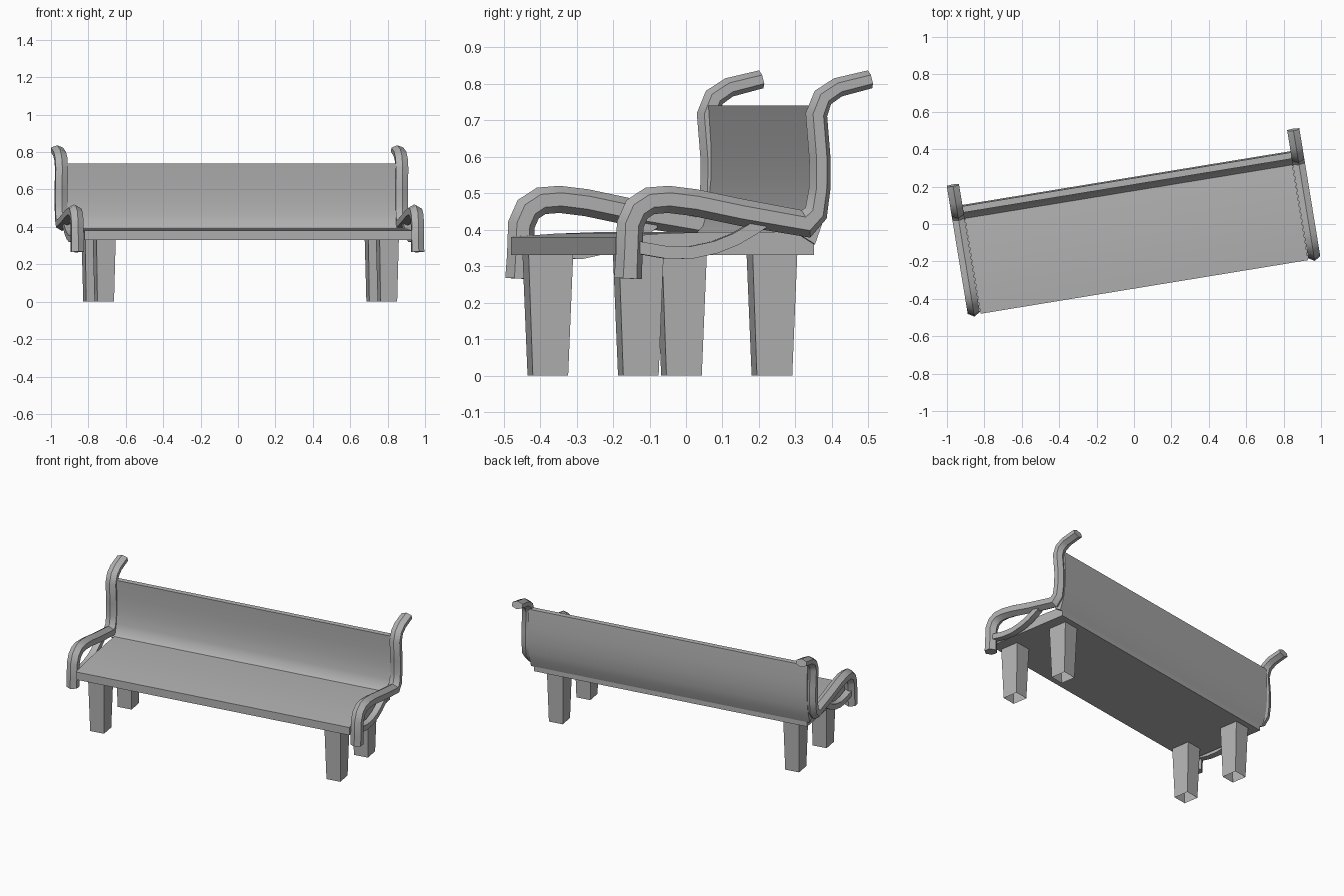
import bpy, bmesh, math
from mathutils import Matrix, Vector

cube = bpy.data.objects.get("Cube")
if cube:
    bpy.data.objects.remove(cube, do_unlink=True)

TURN = Matrix.Rotation(math.radians(9.3), 4, 'Z')  # whole bench stands at an angle

grey = bpy.data.materials.new("plain_grey")
grey.use_nodes = True
grey.diffuse_color = (0.45, 0.45, 0.45, 1)
grey.node_tree.nodes["Principled BSDF"].inputs["Base Color"].default_value = (0.45, 0.45, 0.45, 1)


def finish(name, bm, smooth=True):
    bmesh.ops.recalc_face_normals(bm, faces=bm.faces)
    bm.transform(TURN)
    mesh = bpy.data.meshes.new(name)
    bm.to_mesh(mesh)
    bm.free()
    mesh.materials.append(grey)
    ob = bpy.data.objects.new(name, mesh)
    bpy.context.collection.objects.link(ob)
    if smooth:
        bpy.ops.object.select_all(action='DESELECT')
        ob.select_set(True)
        bpy.context.view_layer.objects.active = ob
        bpy.ops.object.shade_smooth_by_angle(angle=math.radians(40))


def loft(bm, rings, cap_start=True, cap_end=True):
    """Skin consecutive rings of points with quads."""
    rings = [[bm.verts.new(p) for p in ring] for ring in rings]
    for a, b in zip(rings, rings[1:]):
        for i in range(len(a)):
            j = (i + 1) % len(a)
            bm.faces.new((a[i], a[j], b[j], b[i]))
    if cap_start:
        bm.faces.new(rings[0])
    if cap_end:
        bm.faces.new(rings[-1])


def sweep(name, path, section, x):
    """Sweep a section along a (y, z, scale) path at a given x."""
    pts = [Vector(p[:2]) for p in path]
    rings = []
    for i, p in enumerate(pts):
        t_in = (p - pts[max(i - 1, 0)]).normalized()
        t_out = (pts[min(i + 1, len(pts) - 1)] - p).normalized()
        t = (t_in + t_out).normalized()
        miter = 1 / max(0.75, t.dot(t_out if i == 0 else t_in))
        n = Vector((-t.y, t.x)) * path[i][2] * miter
        rings.append([(x + u, p.x + n.x * h, p.y + n.y * h) for u, h in section])
    bm = bmesh.new()
    loft(bm, rings)
    finish(name, bm)


def extrude_profile(name, profile, half):
    """Extrude a (y, z) outline across the bench width."""
    bm = bmesh.new()
    loft(bm, [[(s * half, y, z) for y, z in profile] for s in (-1, 1)])
    finish(name, bm)


# Seat slab with a gently crowned top
extrude_profile("seat", [(-.341, .33), (.21, .33), (.21, .39), (.08, .394), (-.08, .394),
                         (-.22, .389), (-.341, .38)], .887)

# Curved back panel
front = [(.17, .385), (.193, .41), (.207, .46), (.215, .54), (.215, .63), (.208, .74)]
rear = [(.242, .74), (.249, .63), (.248, .54), (.24, .46), (.228, .41), (.21, .36)]
extrude_profile("backrest", front + rear, .905)

# Side frames: hook, upright, armrest and front drop in one ridged bar
frame_path = [(-.312, .266, 1.05), (-.309, .33, 1), (-.306, .414, 1), (-.287, .456, 1),
              (-.251, .479, 1), (-.2, .483, 1), (-.126, .474, 1), (.004, .447, 1),
              (.182, .416, .95), (.21, .445, .85), (.22, .51, .8), (.221, .592, .8),
              (.211, .715, .8), (.229, .762, .75), (.271, .79, .72), (.36, .812, .68)]
ridged = [(0, .037), (.033, .018), (.033, -.018), (0, -.037), (-.033, -.018), (-.033, .018)]
strap_path = [(-.29, .352, 1), (-.209, .338, 1), (-.14, .337, 1), (-.07, .352, 1),
              (-.015, .374, 1), (.03, .4, 1), (.06, .42, 1)]
flat_bar = [(.02, .017), (.02, -.017), (-.02, -.017), (-.02, .017)]

for side, s in (("left", 1), ("right", -1)):
    sweep(side + "_arm_frame", frame_path, ridged, s * .922)
    # Sagging brace below the armrest
    sweep(side + "_arm_brace", strap_path, flat_bar, s * .92)
    # Tapered legs, open underneath
    for end, y in (("front", -.258), ("back", .113)):
        rings = [[(s * .767 + i * w, y + j * d, z)
                  for i, j in ((-1, -1), (1, -1), (1, 1), (-1, 1))]
                 for w, d, z in ((.045, .049, 0), (.052, .062, .335))]
        bm = bmesh.new()
        loft(bm, rings, cap_start=False)
        finish(f"{side}_{end}_leg", bm, smooth=False)
